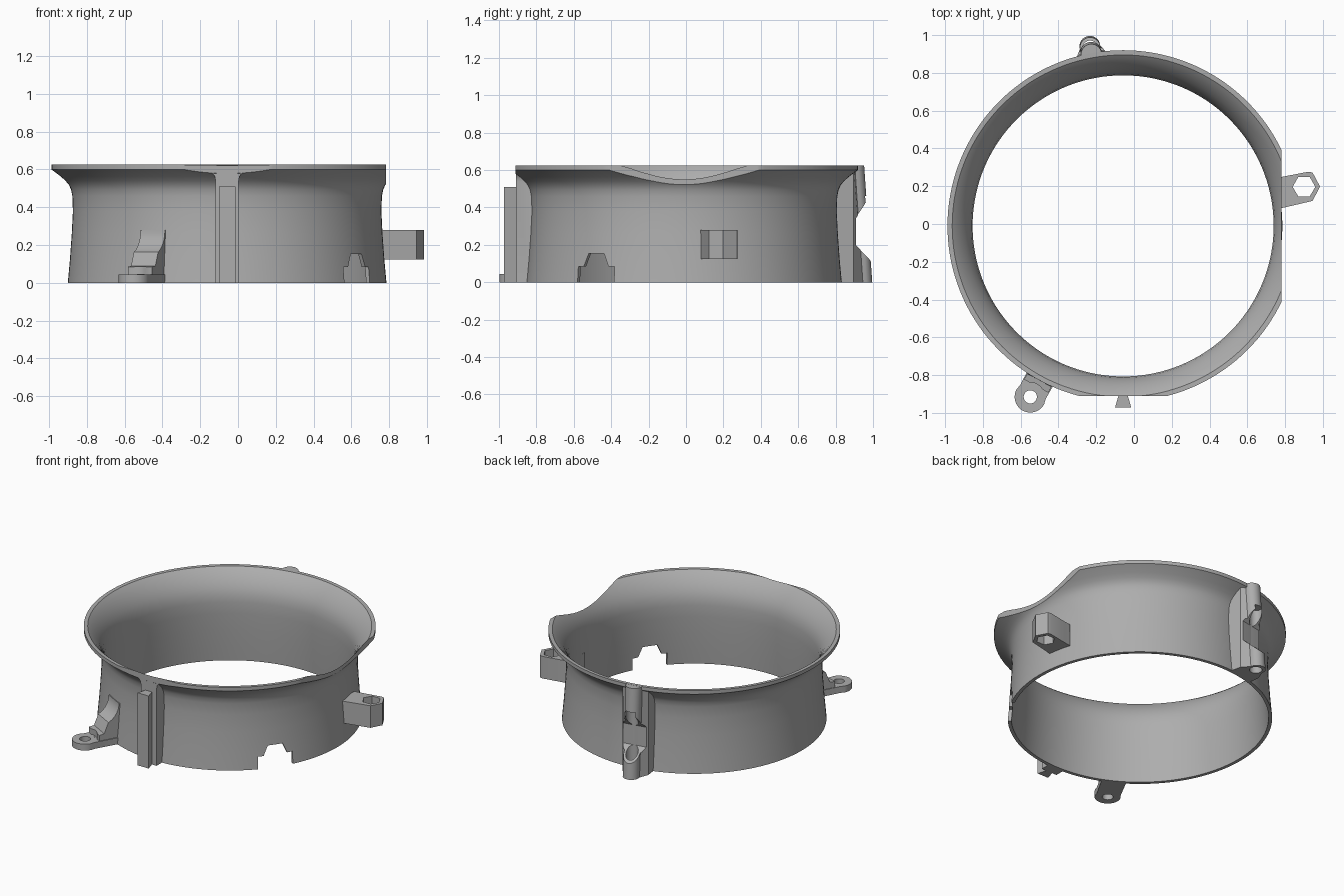
import bpy, bmesh, math
from mathutils import Vector, Matrix

cube = bpy.data.objects.get("Cube")
if cube:
    bpy.data.objects.remove(cube)

grey = bpy.data.materials.new("plain grey")
grey.use_nodes = True
grey.diffuse_color = (0.42, 0.42, 0.42, 1)
grey.node_tree.nodes["Principled BSDF"].inputs["Base Color"].default_value = (0.42, 0.42, 0.42, 1)

CENTRE = Vector((-0.0575, -0.01, 0))


def finish(name, bm, matrix=Matrix()):
    bmesh.ops.recalc_face_normals(bm, faces=bm.faces)
    mesh = bpy.data.meshes.new(name)
    bm.to_mesh(mesh)
    bm.free()
    mesh.transform(matrix)
    mesh.materials.append(grey)
    ob = bpy.data.objects.new(name, mesh)
    bpy.context.collection.objects.link(ob)
    return ob


def revolve(name, profile, closed, steps=144):
    """Turn (radius, z) points round the ring axis; open profiles get end caps."""
    bm = bmesh.new()
    rows = []
    for i in range(steps):
        a = math.tau * i / steps
        rows.append([bm.verts.new((r * math.cos(a), r * math.sin(a), z)) for r, z in profile])
    n = len(profile)
    for i in range(steps):
        p, q = rows[i], rows[(i + 1) % steps]
        for j in range(n if closed else n - 1):
            k = (j + 1) % n
            bm.faces.new((p[j], q[j], q[k], p[k]))
    if not closed:
        bm.faces.new([row[0] for row in rows])
        bm.faces.new([row[-1] for row in rows])
    return finish(name, bm, Matrix.Translation(CENTRE))


def loft(name, lower, upper, matrix=Matrix()):
    """Join two matching 3D outlines into a solid."""
    bm = bmesh.new()
    a = [bm.verts.new(p) for p in lower]
    b = [bm.verts.new(p) for p in upper]
    bm.faces.new(a)
    bm.faces.new(b)
    for i in range(len(a)):
        k = (i + 1) % len(a)
        bm.faces.new((a[i], a[k], b[k], b[i]))
    return finish(name, bm, matrix)


def plan(name, pts, z0, z1, matrix=Matrix()):
    return loft(name, [(x, y, z0) for x, y in pts], [(x, y, z1) for x, y in pts], matrix)


def side(name, pts, y0, y1, matrix=Matrix()):
    """Extrude an (x, z) outline along y."""
    return loft(name, [(x, y0, z) for x, z in pts], [(x, y1, z) for x, z in pts], matrix)


def arc(cx, cy, r, start, end, steps):
    return [(cx + r * math.cos(math.radians(start + (end - start) * i / steps)),
             cy + r * math.sin(math.radians(start + (end - start) * i / steps)))
            for i in range(steps + 1)]


def circle(cx, cy, r, steps):
    return arc(cx, cy, r, 0, 360, steps)[:-1]


def box(name, x0, x1, y0, y1, z0, z1):
    return plan(name, [(x0, y0), (x1, y0), (x1, y1), (x0, y1)], z0, z1)


def boolean(ob, tool, operation="DIFFERENCE", keep=False):
    mod = ob.modifiers.new("cut", "BOOLEAN")
    mod.operation, mod.solver, mod.object = operation, "EXACT", tool
    bpy.context.view_layer.objects.active = ob
    bpy.ops.object.modifier_apply(modifier=mod.name)
    if not keep:
        bpy.data.objects.remove(tool)


def radial(angle):
    """Frame on the ring axis whose local x points outward at the angle."""
    return Matrix.Translation(CENTRE) @ Matrix.Rotation(math.radians(angle), 4, "Z")


# Flared ring, with flats trimmed on its left and front rim
outer = [(0.843, 0), (0.832, 0.12), (0.822, 0.26), (0.816, 0.38), (0.819, 0.46), (0.826, 0.495),
         (0.838, 0.52), (0.855, 0.54), (0.88, 0.563), (0.93, 0.6), (0.93, 0.625)]
inner = [(0.905, 0.624), (0.885, 0.607), (0.86, 0.578), (0.838, 0.548), (0.818, 0.51),
         (0.804, 0.47), (0.797, 0.42), (0.798, 0.34), (0.804, 0.22), (0.812, 0.1), (0.82, 0)]
ring = revolve("flared_ring", outer + inner, True)
boolean(ring, box("left_trim", 0.782, 1.5, -1, 1, 0.3, 1))
boolean(ring, box("front_trim", -1, 1, -1.5, -0.911, 0.3, 1))

# Stepped notch in the lower edge
notch = [(-0.118, -0.1), (0.118, -0.1), (0.118, 0.085), (0.08, 0.085), (0.05, 0.153),
         (-0.05, 0.153), (-0.08, 0.085), (-0.118, 0.085)]
boolean(ring, side("notch_cutter", notch, -1, -0.6, radial(-34.5 + 90)))

# Solid that keeps the attached parts out of the bore
bore = revolve("bore_cutter", [(0.94, 0.8), (0.94, 0.642)]
               + [(r + 0.008, z) for r, z in inner[1:]] + [(0.828, -0.1)], False)
bore.hide_render = True

# Front column flaring into the rim, with a dovetail rail
half = [(0.061, 0), (0.061, 0.54), (0.066, 0.565), (0.08, 0.582), (0.11, 0.59), (0.2, 0.6), (0.2, 0.61)]
outline = half + [(-x, z) for x, z in reversed(half)]
column = side("front_column", outline, -0.9, -0.79, Matrix.Translation((CENTRE.x, -0.01, 0)))
boolean(column, bore, keep=True)
dovetail = plan("dovetail_rail", [(-0.022, -0.9), (-0.043, -0.972), (0.043, -0.972), (0.022, -0.9)],
                0, 0.51, Matrix.Translation((CENTRE.x, 0, 0)))

# Round eyelet with a stepped neck and a curved gusset up the wall
frame = radial(-118.5)
eye = [(0.82, -0.08), (1.0, -0.077)] + arc(1.03, 0, 0.083, -90, 90, 20) + [(1.0, 0.077), (0.82, 0.08)]
eyelet = plan("eyelet", eye, 0, 0.045, frame)
boolean(eyelet, plan("eyelet_hole", circle(1.03, 0, 0.035, 32), -0.1, 0.2, frame))
web = [(0.81, 0), (0.965, 0), (0.965, 0.085), (0.93, 0.09)] + arc(0.955, 0.28, 0.13, 245, 180, 10) + [(0.81, 0.28)]
gusset = side("eyelet_gusset", web, -0.073, 0.073, frame)
boolean(gusset, plan("gusset_clearance", circle(1.03, 0, 0.076, 32), 0.046, 0.4, frame))
boolean(gusset, bore, keep=True)

# Side lug with a hexagonal hole
lug = plan("hex_lug", [(0.735, 0.073), (0.785, 0.085), (0.945, 0.122), (0.985, 0.198), (0.945, 0.273),
                       (0.92, 0.276), (0.785, 0.25), (0.735, 0.243)], 0.125, 0.28)
boolean(lug, plan("hex_hole", circle(0.9, 0.197, 0.06, 6), 0, 0.5))

# Rear guide: leaning rounded rib with an open window and a bored lower end
frame = radial(100.5)


def rib(tip, z):
    pts = [(0.81, -0.095), (0.905, -0.09), (tip - 0.06, -0.055)] + arc(tip - 0.055, 0, 0.055, -75, 75, 14)
    return [(x, y, z) for x, y in pts + [(tip - 0.06, 0.055), (0.905, 0.09), (0.81, 0.095)]]


guide = loft("rear_guide", rib(1.022, 0), rib(0.978, 0.624), frame)
boolean(guide, bore)
window = [(0.918, 0.2), (0.918, 0.34), (1.1, 0.59), (1.1, 0.03)]
boolean(guide, side("window_cutter", window, -0.2, 0.2, frame))
boolean(guide, plan("guide_bore", circle(0.957, 0, 0.04, 28), -0.1, 0.46, frame))

# Smooth curves with sharp edges kept
for ob in (ring, column, dovetail, eyelet, gusset, lug, guide):
    bpy.ops.object.select_all(action="DESELECT")
    ob.select_set(True)
    bpy.context.view_layer.objects.active = ob
    bpy.ops.object.shade_smooth_by_angle(angle=math.radians(30))
